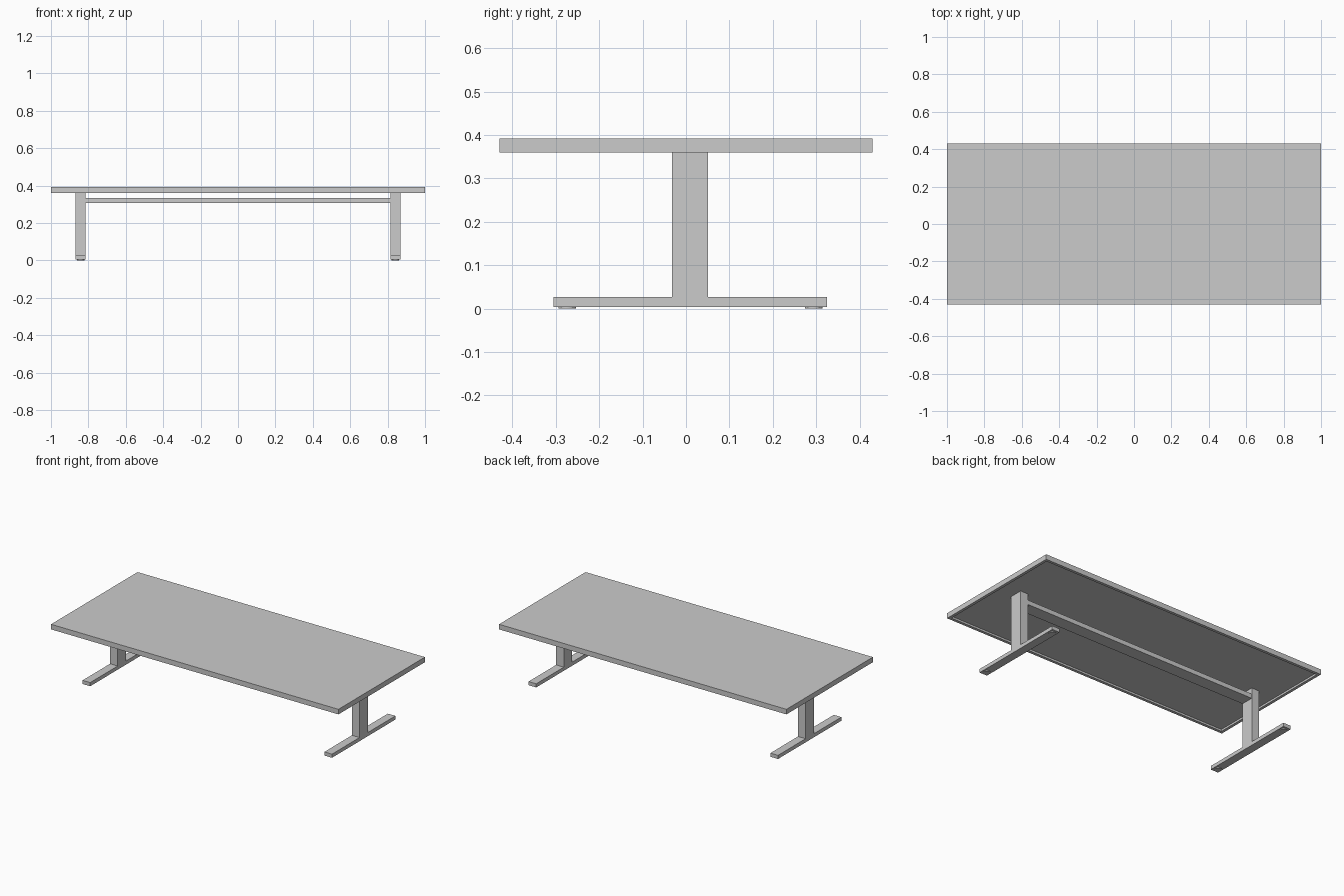
import bpy, bmesh
from mathutils import Matrix, Vector

if "Cube" in bpy.data.objects:
    bpy.data.objects.remove(bpy.data.objects["Cube"])


def box(name, lo, hi, recess=None):
    """Box between two corners; recess=(rim, depth) hollows the underside."""
    lo, hi = Vector(lo), Vector(hi)
    bm = bmesh.new()
    bmesh.ops.create_cube(bm, size=1, matrix=Matrix.Translation((lo + hi) / 2)
                          @ Matrix.Diagonal((*(hi - lo), 1)))
    if recess:
        rim, depth = recess
        bm.normal_update()
        bottom = min(bm.faces, key=lambda f: f.normal.z)
        bmesh.ops.inset_region(bm, faces=[bottom], thickness=rim)
        inner = bmesh.ops.extrude_discrete_faces(bm, faces=[bottom])["faces"][0]
        bmesh.ops.translate(bm, verts=inner.verts, vec=(0, 0, depth))
    mesh = bpy.data.meshes.new(name)
    bm.to_mesh(mesh)
    bm.free()
    obj = bpy.data.objects.new(name, mesh)
    bpy.context.collection.objects.link(obj)
    return obj


# Tabletop with a raised rim around the underside
box("tabletop", (-1, -0.43, 0.36), (1, 0.43, 0.392), (0.025, 0.012))

# Beam between the legs
box("cross_beam", (-0.815, -0.03, 0.306), (0.815, 0.05, 0.334))

for side, s in (("left", -1), ("right", 1)):
    x0, x1 = sorted((s * 0.815, s * 0.868))
    # Upright column and long foot
    box(side + "_leg", (x0, -0.032, 0.027), (x1, 0.051, 0.372))
    box(side + "_foot", (x0, -0.305, 0.004), (x1, 0.325, 0.027))
    # Round glide pads
    for end, y in (("front", -0.274), ("back", 0.294)):
        bpy.ops.mesh.primitive_cylinder_add(vertices=24, radius=0.02, depth=0.004,
                                            location=(s * 0.8415, y, 0.002))
        bpy.context.object.name = f"{side}_{end}_pad"
        bpy.ops.object.shade_smooth_by_angle()
